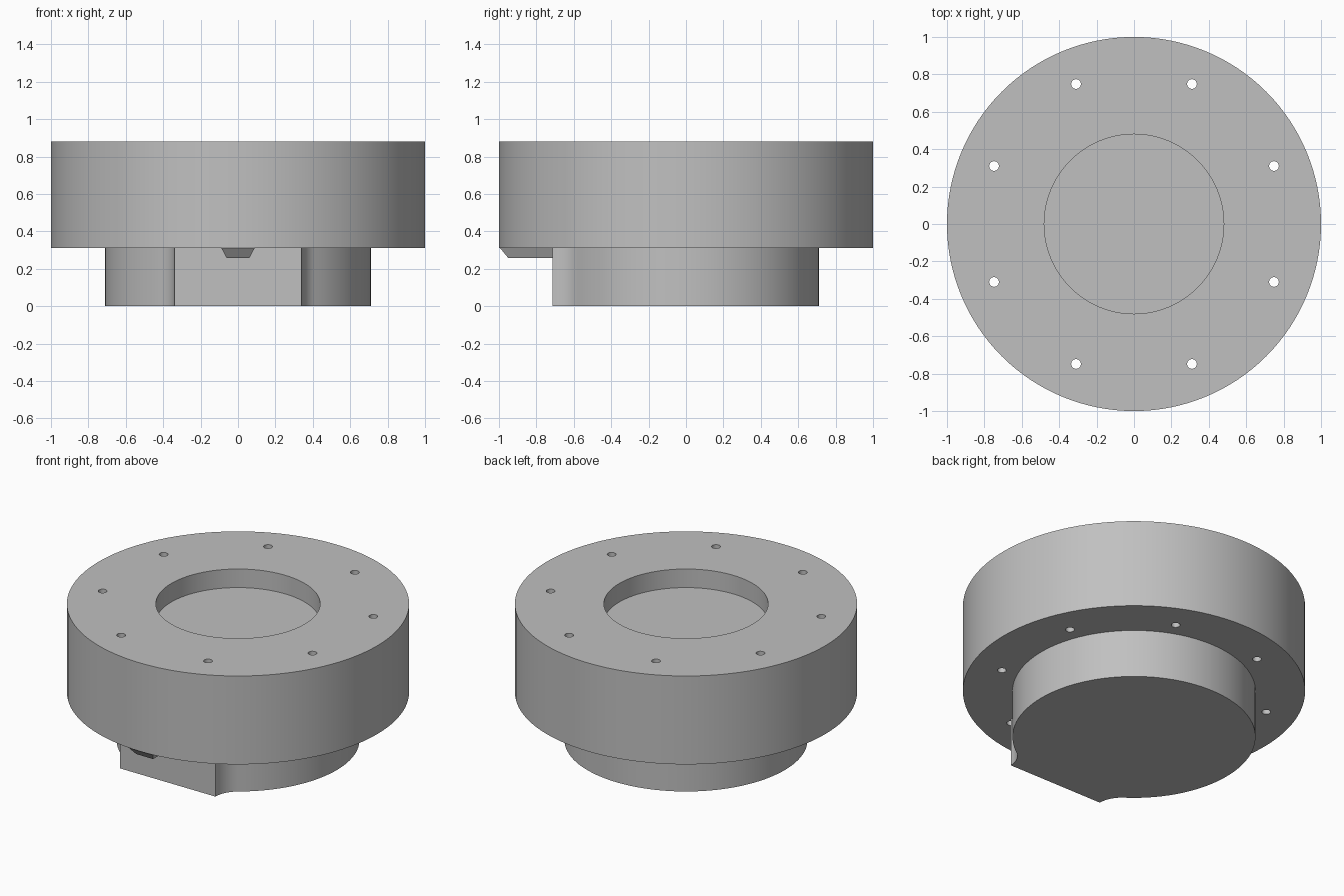
import bpy, bmesh, math

cube = bpy.data.objects.get("Cube")
if cube:
    bpy.data.objects.remove(cube, do_unlink=True)

TOP, STEP, FLOOR = 0.88, 0.31, 0.76
HUB_R, KEY_X, FLAT_Y = 0.71, 0.34, -0.715

grey = bpy.data.materials.new("plain grey")
grey.use_nodes = True
colour = (0.53, 0.53, 0.53, 1)
grey.diffuse_color = colour
grey.node_tree.nodes["Principled BSDF"].inputs["Base Color"].default_value = colour


def add_object(name, bm):
    bmesh.ops.recalc_face_normals(bm, faces=bm.faces)
    mesh = bpy.data.meshes.new(name)
    bm.to_mesh(mesh)
    bm.free()
    mesh.materials.append(grey)
    obj = bpy.data.objects.new(name, mesh)
    bpy.context.collection.objects.link(obj)
    return obj


def prism(bm, outline, z0, z1):
    """Extrude a plan outline between two heights."""
    face = bm.faces.new([bm.verts.new((x, y, z0)) for x, y in outline])
    up = bmesh.ops.extrude_face_region(bm, geom=[face], use_keep_orig=True)
    verts = [v for v in up["geom"] if isinstance(v, bmesh.types.BMVert)]
    bmesh.ops.translate(bm, verts=verts, vec=(0, 0, z1 - z0))


def arc(cx, cy, r, a0, a1, n):
    """Points on an arc, both ends included."""
    angles = [a0 + (a1 - a0) * i / n for i in range(n + 1)]
    return [(cx + r * math.cos(a), cy + r * math.sin(a)) for a in angles]


def circle(cx, cy, r, n):
    return arc(cx, cy, r, 0, math.tau, n)[:-1]


def smooth(obj):
    bpy.ops.object.select_all(action="DESELECT")
    obj.select_set(True)
    bpy.context.view_layer.objects.active = obj
    bpy.ops.object.shade_smooth_by_angle(angle=math.radians(30))


# Main disc, with a shallow pocket and a ring of through holes
bm = bmesh.new()
prism(bm, circle(0, 0, 1, 128), STEP, TOP)
disc = add_object("flange_disc", bm)

bm = bmesh.new()
prism(bm, circle(0, 0, 0.48, 96), FLOOR, TOP + 0.1)
for i in range(8):
    a = math.radians(22.5 + 45 * i)
    prism(bm, circle(0.81 * math.cos(a), 0.81 * math.sin(a), 0.026, 24),
          STEP - 0.1, TOP + 0.1)
cutter = add_object("disc_cutter", bm)
cutter.hide_render = True

cut = disc.modifiers.new("cut", "BOOLEAN")
cut.operation = "DIFFERENCE"
cut.solver = "EXACT"
cut.object = cutter
bpy.context.view_layer.objects.active = disc
bpy.ops.object.modifier_apply(modifier=cut.name)
bpy.data.objects.remove(cutter, do_unlink=True)
smooth(disc)

# Lower hub: round, with a flat front nose blended in by concave fillets
fillet = (KEY_X**2 + FLAT_Y**2 - HUB_R**2) / (2 * (HUB_R - KEY_X))
cx = KEY_X + fillet
a = math.atan2(FLAT_Y, cx)
right_half = arc(cx, FLAT_Y, fillet, math.pi, math.pi + a, 12)
right_half += arc(0, 0, HUB_R, a, math.pi / 2, 48)[1:]
left_half = [(-x, y) for x, y in reversed(right_half[:-1])]
bm = bmesh.new()
prism(bm, right_half + left_half, 0, STEP)
smooth(add_object("lower_hub", bm))

# Tapered locating rib under the disc, sloped at its outer end
bm = bmesh.new()
low, high = STEP - 0.053, STEP + 0.002
rings = []
for y_low, y_high in ((-0.95, -0.995), (-0.70, -0.70)):
    section = ((-0.06, y_low, low), (0.06, y_low, low),
               (0.09, y_high, high), (-0.09, y_high, high))
    rings.append([bm.verts.new(p) for p in section])
    bm.faces.new(rings[-1])
for i in range(4):
    j = (i + 1) % 4
    bm.faces.new((rings[0][i], rings[0][j], rings[1][j], rings[1][i]))
add_object("locating_rib", bm)
